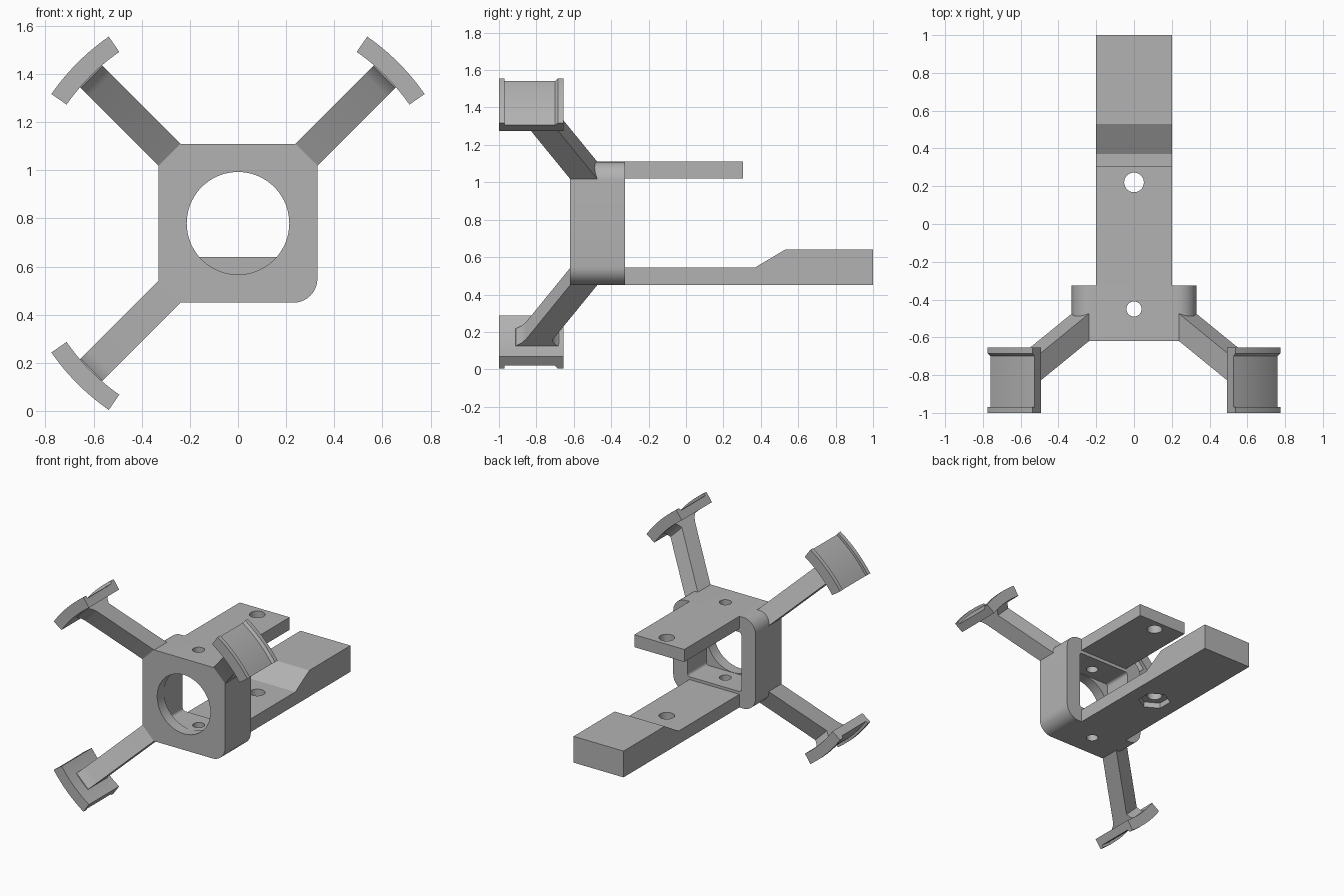
import bpy, bmesh, math
from mathutils import Vector, Matrix

cube = bpy.data.objects.get("Cube")
if cube:
    bpy.data.objects.remove(cube, do_unlink=True)

grey = bpy.data.materials.new("plastic_grey")
grey.use_nodes = True
tone = (0.45, 0.45, 0.45, 1)
grey.diffuse_color = tone
grey.node_tree.nodes["Principled BSDF"].inputs["Base Color"].default_value = tone

MID = 0.78             # height of the ring axis
BACK = -0.325          # back of the ring
FRONT = -0.62          # front of the ring


def prism(name, points, place, start, end):
    """Extrude a 2D outline between two depths; place maps (a, b, depth) to 3D."""
    bm = bmesh.new()
    caps = [[bm.verts.new(place(a, b, d)) for a, b in points] for d in (start, end)]
    for cap in caps:
        bm.faces.new(cap)
    n = len(points)
    for i in range(n):
        j = (i + 1) % n
        bm.faces.new((caps[0][i], caps[0][j], caps[1][j], caps[1][i]))
    bmesh.ops.recalc_face_normals(bm, faces=bm.faces)
    mesh = bpy.data.meshes.new(name)
    bm.to_mesh(mesh)
    bm.free()
    mesh.materials.append(grey)
    obj = bpy.data.objects.new(name, mesh)
    bpy.context.collection.objects.link(obj)
    return obj


def front_plane(a, b, d):
    return Vector((a, d, b))


def side_plane(a, b, d):
    return Vector((d, a, b))


def top_plane(a, b, d):
    return Vector((a, b, d))


def ngon(cx, cy, r, n, turn=0.0):
    return [(cx + r * math.cos(turn + math.tau * i / n),
             cy + r * math.sin(turn + math.tau * i / n)) for i in range(n)]


def rounded_square(half, r, cy, steps=10):
    pts = []
    for q in range(4):
        turn = math.pi / 4 + q * math.pi / 2
        cx = math.copysign(half - r, math.cos(turn))
        cz = math.copysign(half - r, math.sin(turn))
        for i in range(steps + 1):
            t = (q + i / steps) * math.pi / 2
            pts.append((cx + r * math.cos(t), cy + cz + r * math.sin(t)))
    return pts


def cut(obj, *cutters):
    """Subtract the cutters, bake the result and discard them."""
    for c in cutters:
        mod = obj.modifiers.new("cut", "BOOLEAN")
        mod.operation, mod.object, mod.solver = "DIFFERENCE", c, "EXACT"
    bpy.context.view_layer.update()
    baked = bpy.data.meshes.new_from_object(
        obj.evaluated_get(bpy.context.evaluated_depsgraph_get()))
    obj.modifiers.clear()
    obj.data = baked
    for c in cutters:
        bpy.data.objects.remove(c, do_unlink=True)


def hole(y, r, low, high, sides=40, turn=0.0):
    return prism("cutter", ngon(0, y, r, sides, turn), top_plane, low, high)


# Hollow square ring with a round opening in its front wall
ring = prism("ring_body", rounded_square(0.33, 0.1, MID), front_plane, FRONT, BACK)
cut(ring,
    prism("cutter", rounded_square(0.215, 0.02, MID, 4), front_plane, -0.54, 0),
    prism("cutter", ngon(0, MID, 0.213, 72), front_plane, -0.8, -0.4),
    hole(-0.45, 0.04, 0.3, 1.3))

# Upper bar
upper = prism("upper_bar", [(BACK, 1.02), (0.305, 1.02), (0.305, 1.11), (BACK, 1.11)],
              side_plane, -0.2, 0.2)
cut(upper, hole(0.22, 0.052, 0.9, 1.3))

# Lower bar with its raised end and hexagonal nut pocket
lower = prism("lower_bar",
              [(BACK, 0.45), (1, 0.45), (1, 0.64), (0.53, 0.64), (0.37, 0.545), (BACK, 0.545)],
              side_plane, -0.2, 0.2)
cut(lower, hole(0.22, 0.052, 0.3, 0.8), hole(0.22, 0.11, 0.3, 0.49, 6, math.pi / 2))

# Arm outline: radius from the ring axis, depth
arm_outline = [(0.34, -0.584), (0.81, -0.855), (0.84, -0.88), (0.86, -0.91), (0.9, -0.92),
               (0.9, -0.67), (0.865, -0.68), (0.85, -0.7), (0.82, -0.716), (0.34, -0.439)]
# Pad section: radius, depth, with a shallow groove between two rims
pad_section = [(0.866, -1), (0.943, -1), (0.943, -0.97), (0.925, -0.97),
               (0.925, -0.7), (0.943, -0.685), (0.943, -0.655), (0.866, -0.655)]


def pad(name, angle, spread=math.radians(10.3), steps=16):
    """Sweep the pad section round the ring axis."""
    bm = bmesh.new()
    rows = []
    for i in range(steps + 1):
        t = angle + spread * (2 * i / steps - 1)
        rows.append([bm.verts.new((r * math.cos(t), y, MID + r * math.sin(t)))
                     for r, y in pad_section])
    n = len(pad_section)
    for a, b in zip(rows, rows[1:]):
        for k in range(n):
            m = (k + 1) % n
            bm.faces.new((a[k], a[m], b[m], b[k]))
    bm.faces.new(rows[0])
    bm.faces.new(rows[-1])
    bmesh.ops.recalc_face_normals(bm, faces=bm.faces)
    mesh = bpy.data.meshes.new(name)
    bm.to_mesh(mesh)
    bm.free()
    mesh.materials.append(grey)
    obj = bpy.data.objects.new(name, mesh)
    bpy.context.collection.objects.link(obj)
    return obj


parts = [ring, upper, lower]
for label, degrees in (("upper_left", 45), ("upper_right", 135), ("lower_right", 225)):
    angle = math.radians(degrees)
    ca, sa = math.cos(angle), math.sin(angle)

    def arm_plane(u, y, v):
        return Vector((u * ca - v * sa, y, MID + u * sa + v * ca))

    parts.append(prism(label + "_arm", arm_outline, arm_plane, -0.065, 0.065))
    parts.append(pad(label + "_pad", angle))

# Smooth the curved faces and keep the edges crisp
bpy.ops.object.select_all(action="DESELECT")
for obj in parts:
    obj.select_set(True)
bpy.context.view_layer.objects.active = ring
bpy.ops.object.shade_smooth_by_angle(angle=math.radians(30))
